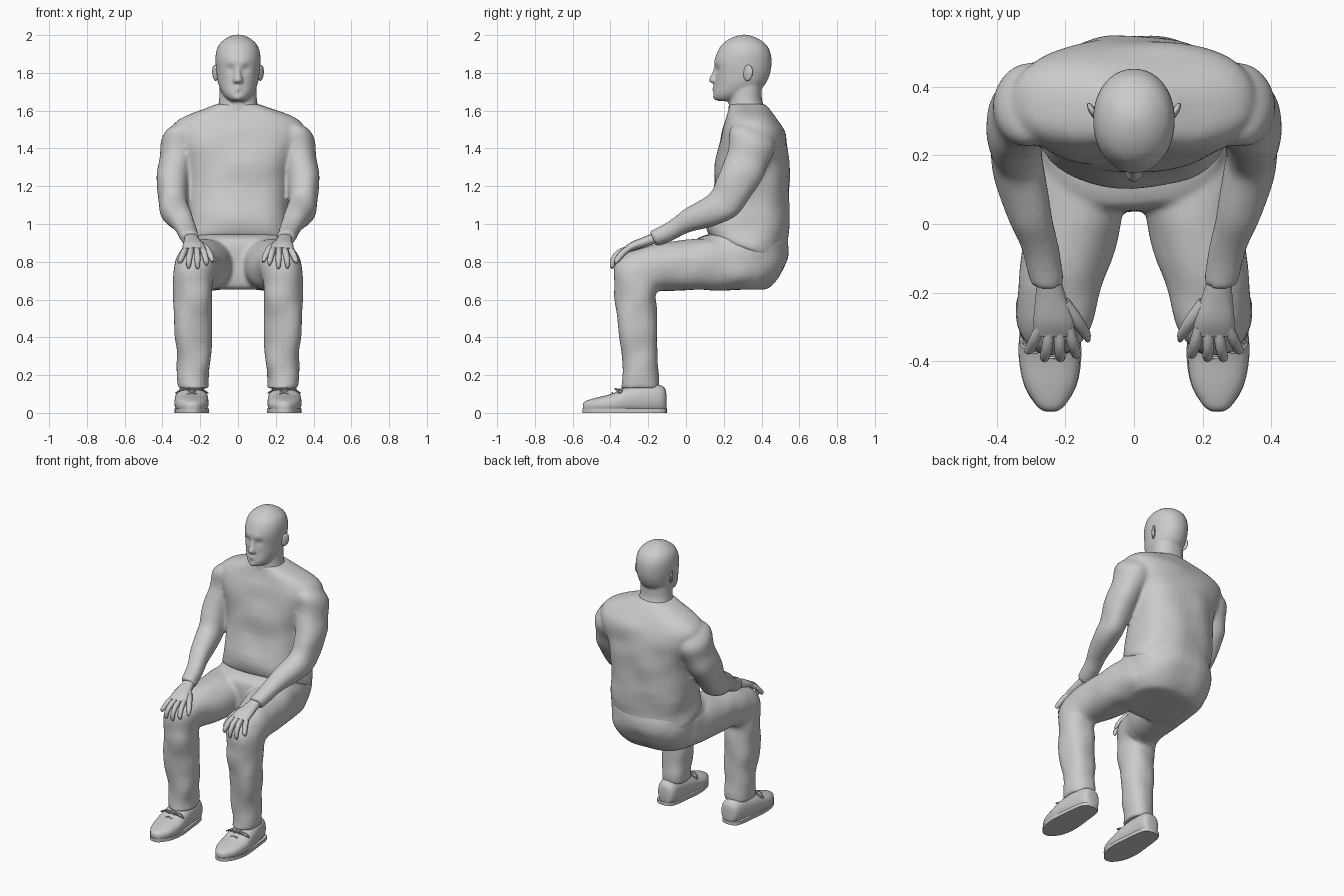
import bpy, bmesh, math
from mathutils import Vector, noise


def finish(name, bm, mirror=False, angle=50):
    bmesh.ops.recalc_face_normals(bm, faces=bm.faces)
    me = bpy.data.meshes.new(name)
    bm.to_mesh(me)
    bm.free()
    ob = bpy.data.objects.new(name, me)
    bpy.context.collection.objects.link(ob)
    if mirror:
        ob.modifiers.new("mirror", 'MIRROR').use_mirror_merge = False
    bpy.ops.object.select_all(action='DESELECT')
    ob.select_set(True)
    bpy.context.view_layer.objects.active = ob
    bpy.ops.object.shade_smooth_by_angle(angle=math.radians(angle))
    return ob


def fuse(name, parts, voxel, smooth):
    # melt overlapping parts into one continuous smooth surface
    bpy.ops.object.select_all(action='DESELECT')
    for ob in parts:
        ob.select_set(True)
    bpy.context.view_layer.objects.active = parts[0]
    bpy.ops.object.convert(target='MESH')
    bpy.ops.object.join()
    ob = bpy.context.view_layer.objects.active
    ob.name = name
    m = ob.modifiers.new("remesh", 'REMESH')
    m.mode, m.voxel_size, m.use_smooth_shade = 'VOXEL', voxel, True
    s = ob.modifiers.new("smooth", 'SMOOTH')
    s.factor, s.iterations = 0.5, smooth


def spline(rows, sub):
    # Catmull-Rom interpolation between rows of numbers
    out = []
    for i in range(len(rows) - 1):
        a, b, c, d = (rows[max(0, min(len(rows) - 1, i + k))] for k in (-1, 0, 1, 2))
        for s in range(sub):
            t = s / sub
            out.append([q + t * (r - p) / 2 + t * t * (p - 2.5 * q + 2 * r - d_ / 2)
                        + t ** 3 * (1.5 * (q - r) + (d_ - p) / 2)
                        for p, q, r, d_ in zip(a, b, c, d)])
    return out + [list(rows[-1])]


def skin(bm, loops):
    vs = [[bm.verts.new(p) for p in lp] for lp in loops]
    n = len(vs[0])
    for a, b in zip(vs, vs[1:]):
        for i in range(n):
            bm.faces.new((a[i], a[(i + 1) % n], b[(i + 1) % n], b[i]))
    bm.faces.new(vs[0])
    bm.faces.new(vs[-1])


def loft(name, rings, n=28, p=2.2, sub=4, mirror=False, fold=0, dents=(), floor=None):
    # ring = centre x, y, z, half width, half depth, tilt of the depth axis from +y to +z
    loops = []
    for cx, cy, cz, rx, rd, tilt in spline(rings, sub):
        t, lp = math.radians(tilt), []
        for i in range(n):
            a = 2 * math.pi * i / n
            c, s = math.cos(a), math.sin(a)
            u = math.copysign(abs(c) ** (2 / p), c)
            v = math.copysign(abs(s) ** (2 / p), s)
            q = Vector((cx + rx * u, cy + rd * v * math.cos(t), cz + rd * v * math.sin(t)))
            if fold:
                k = fold * noise.noise(Vector((q.x * 6, q.y * 7, q.z * 8)))
                q += (q - Vector((cx, cy, cz))).normalized() * k
            for dx, dz, r, dy in dents:
                if q.y < cy:
                    q.y += dy * math.exp(-((abs(q.x) - dx) ** 2 + (q.z - dz) ** 2) / r ** 2)
            if floor is not None:
                q.z = max(q.z, floor)
            lp.append(q)
        loops.append(lp)
    bm = bmesh.new()
    skin(bm, loops)
    return finish(name, bm, mirror)


def tubes(name, paths, n=8, sub=3):
    # each path = rows of x, y, z, radius
    bm = bmesh.new()
    for path in paths:
        rows = spline(path, sub)
        loops = []
        for i, (x, y, z, r) in enumerate(rows):
            d = Vector(rows[min(i + 1, len(rows) - 1)][:3]) - Vector(rows[max(i - 1, 0)][:3])
            d.normalize()
            e = d.cross(Vector((0.9, 0.1, 0.3))).normalized()
            f = d.cross(e)
            loops.append([Vector((x, y, z)) + r * (e * math.cos(a) + f * math.sin(a))
                          for a in (2 * math.pi * k / n for k in range(n))])
        skin(bm, loops)
    return finish(name, bm, True, 70)


def H(z, front, back, rx, cx=0, tilt=0):
    return (cx, (front + back) / 2, z, rx, (back - front) / 2, tilt)


def V(y, low, high, rx, cx):
    return (cx, y, (low + high) / 2, rx, (high - low) / 2, 90)


# head with eye sockets, brow, mouth and chin, fused with nose and neck
head = loft("head", [H(1.65, .18, .28, .035), H(1.662, .153, .32, .056), H(1.69, .147, .37, .082),
                     H(1.74, .154, .42, .104), H(1.80, .155, .446, .114), H(1.86, .152, .453, .119),
                     H(1.91, .166, .446, .116), H(1.95, .190, .424, .1), H(1.98, .230, .384, .068),
                     H(1.996, .27, .345, .036), H(2.002, .30, .315, .01)],
            n=40, sub=5, p=2.1,
            dents=[(.042, 1.822, .02, .011), (.03, 1.855, .025, -.005), (0, 1.707, .012, -.006),
                   (0, 1.724, .016, -.011), (0, 1.69, .01, .005), (0, 1.666, .02, -.008)])
nose = loft("nose", [H(1.838, .150, .20, .012), H(1.80, .138, .20, .017), H(1.768, .122, .20, .025),
                     H(1.752, .127, .20, .028), H(1.743, .15, .20, .018)], n=14)
neck = loft("neck", [H(1.54, .22, .45, .13), H(1.61, .225, .42, .110), H(1.66, .228, .402, .1),
                     H(1.74, .23, .402, .098)])
fuse("head", [head, nose, neck], .007, 3)

# ears
bm = bmesh.new()
bmesh.ops.create_uvsphere(bm, u_segments=14, v_segments=10, radius=1)
for v in bm.verts:
    x, y, z = v.co
    v.co = (.12 + .012 * x + .012 * y + .004 * z, .328 + .025 * y + .006 * z, 1.80 + .042 * z - .006 * y)
finish("ear", bm, True)

# sweater: body with slanted hem, and sleeves from shoulder to cuff
body = loft("sweater_body",
            [H(.862, .12, .518, .264, 0, -20), H(.885, .098, .537, .28, 0, -19),
             H(1.0, .103, .547, .27, 0, -8), H(1.2, .147, .546, .272), H(1.35, .158, .542, .30),
             H(1.44, .174, .534, .345), H(1.5, .19, .52, .355), H(1.55, .206, .49, .315),
             H(1.585, .215, .462, .25), H(1.61, .222, .44, .18), H(1.635, .225, .42, .112)],
            n=44, p=2.45, fold=.013)
sleeve = loft("sleeve",
              [(.28, .35, 1.52, .05, .06, -10), (.292, .35, 1.495, .08, .1, -15),
               (.308, .347, 1.44, .098, .126, -20), (.326, .322, 1.34, .092, .117, -25),
               (.343, .268, 1.22, .085, .104, -28), (.347, .21, 1.12, .078, .094, -42),
               (.335, .14, 1.07, .073, .08, -56), (.30, .02, 1.015, .064, .062, -64),
               (.27, -.09, .96, .052, .049, -64), (.25, -.175, .922, .043, .039, -64)],
              mirror=True, fold=.014)
fuse("sweater", [body, sleeve], .011, 6)

# hands resting on the knees
loft("palm", [(.25, -.15, .932, .034, .027, -64), (.243, -.21, .908, .044, .027, -66),
              (.235, -.275, .885, .058, .024, -60), (.232, -.318, .862, .06, .018, -48)],
     n=16, mirror=True)
fingers = [[(.232 + d, -.30, .872, .016), (.234 + d * 1.3, -.345 - b, .848, .017),
            (.237 + d * 1.6, -.376 - b, .81, .015), (.238 + d * 1.7, -.38 - b, .785 + e, .012),
            (.238 + d * 1.7, -.377 - b, .772 + e, .006)]
           for d, b, e in ((-.042, .0, .01), (-.014, .01, -.008), (.014, .01, -.005), (.042, -.012, .02))]
thumb = [(.205, -.23, .895, .02), (.168, -.28, .868, .019), (.142, -.32, .825, .015), (.134, -.34, .80, .007)]
tubes("fingers", fingers + [thumb])

# trousers: seat and legs
seat = loft("trouser_seat",
            [H(.652, .08, .41, .20), H(.667, .045, .447, .235), H(.72, .033, .497, .264),
             H(.80, .033, .532, .277), H(.87, .04, .542, .274), H(.92, .055, .537, .264),
             H(.945, .11, .52, .24)], n=40, p=2.7, fold=.012)
leg = loft("trouser_leg",
           [V(.40, .67, .91, .10, .15), V(.28, .648, .93, .138, .155), V(.10, .645, .925, .150, .165),
            V(-.08, .646, .902, .134, .193), (.219, -.19, .757, .12, .126, 105),
            (.232, -.255, .725, .109, .140, 143), (.237, -.268, .645, .104, .113, 170),
            (.240, -.262, .55, .102, .108, 180), (.239, -.252, .40, .097, .101, 180),
            (.236, -.245, .26, .087, .096, 180), (.236, -.24, .17, .081, .097, 180),
            (.236, -.24, .13, .08, .099, 180)],
           n=32, p=2.35, mirror=True, fold=.014)
fuse("trousers", [seat, leg], .011, 4)

# shoes with soles and laces
loft("shoe", [V(-.545, .015, .05, .018, .243), V(-.528, .004, .064, .042, .243), V(-.47, .0, .082, .076, .244),
              V(-.39, -.004, .102, .09, .246), V(-.31, -.004, .138, .087, .246), V(-.21, -.004, .155, .074, .243),
              V(-.14, .0, .148, .064, .238), V(-.112, .006, .13, .048, .236), V(-.104, .02, .10, .026, .236)],
     n=24, p=2.5, mirror=True, floor=.004)
bm = bmesh.new()
half = spline([(-.549, .004), (-.537, .034), (-.475, .075), (-.38, .091), (-.25, .08),
               (-.15, .067), (-.11, .046), (-.1, .004)], 3)
outline = [(.244 + w, y) for y, w in half] + [(.244 - w, y) for y, w in reversed(half)]
skin(bm, [[Vector((x, y, z)) for x, y in outline] for z in (0, .022)])
finish("shoe_sole", bm, True, 35)
tubes("laces", [[(.244, -.36, .122, .004), (.244 + s * .045, -.375, .128, .004), (.244 + s * .085, -.35, .105, .004),
                 (.244 + s * .05, -.34, .122, .004), (.244, -.355, .125, .004)] for s in (-1, 1)]
      + [[(.19, y, z - .012, .004), (.244, y, z + .012, .004), (.298, y, z - .012, .004)]
         for y, z in ((-.39, .095), (-.36, .108), (-.335, .12))], n=6)
